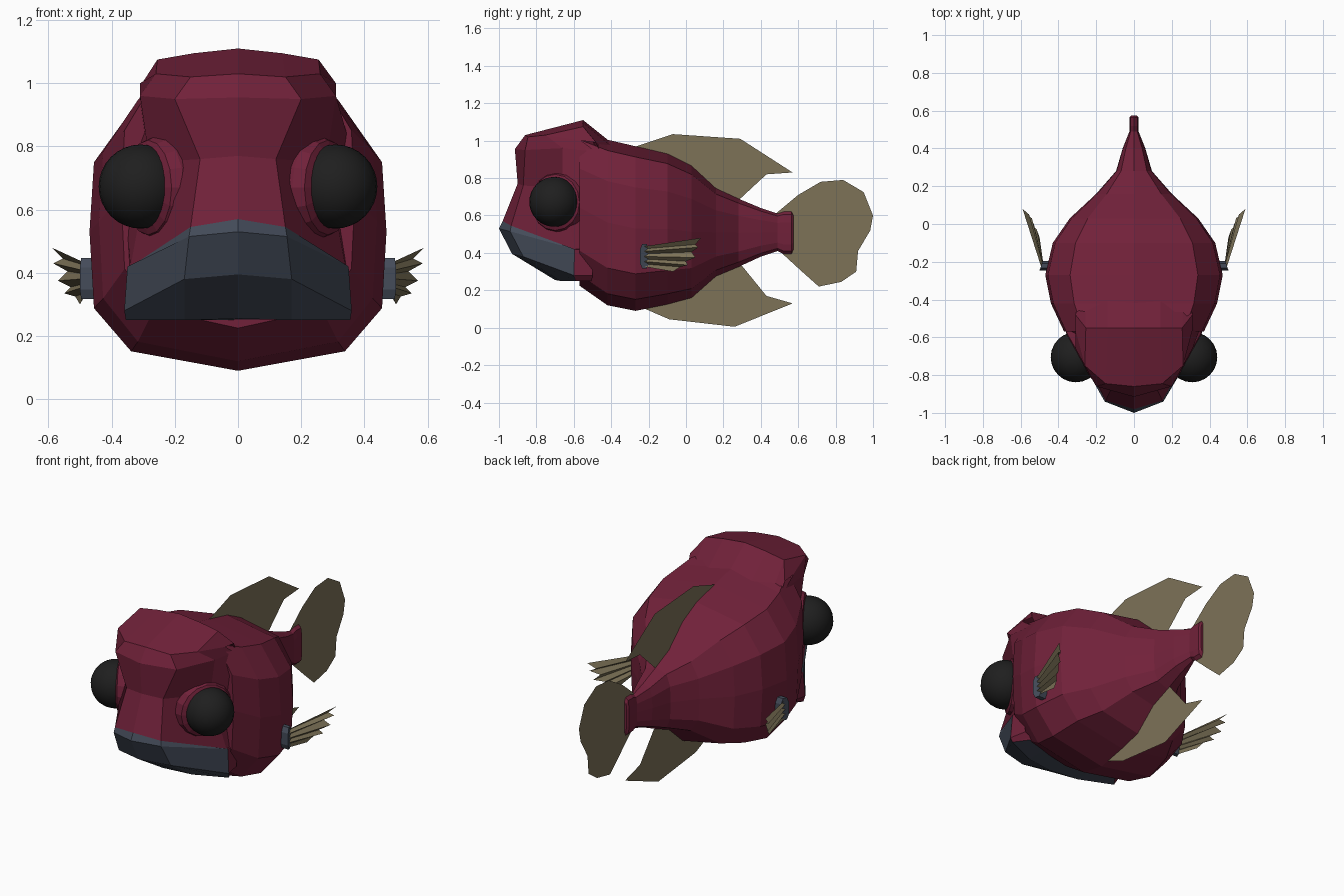
import bpy, bmesh, math
from mathutils import Vector

if "Cube" in bpy.data.objects:
    bpy.data.objects.remove(bpy.data.objects["Cube"])


def material(name, rgb):
    m = bpy.data.materials.new(name)
    m.diffuse_color = (*[(c / 255) ** 2.2 for c in rgb], 1)
    m.use_nodes = True
    m.node_tree.nodes["Principled BSDF"].inputs["Base Color"].default_value = m.diffuse_color
    return m


RED = material("deep red", (112, 38, 60))
SLATE = material("slate lip", (70, 77, 90))
OLIVE = material("olive fin", (124, 114, 88))
BLACK = material("eye black", (36, 36, 36))


def make(name, verts, faces, mats, solid=True):
    me = bpy.data.meshes.new(name)
    me.from_pydata([tuple(v) for v in verts], [], faces)
    for m in mats:
        me.materials.append(m)
    if solid:
        bm = bmesh.new()
        bm.from_mesh(me)
        bmesh.ops.remove_doubles(bm, verts=bm.verts, dist=0.0005)
        bmesh.ops.recalc_face_normals(bm, faces=bm.faces)
        bm.to_mesh(me)
        bm.free()
    ob = bpy.data.objects.new(name, me)
    bpy.context.collection.objects.link(ob)
    return ob


# Body: twelve-sided rings (y, half width, bottom, top) from neck to tail root
rings = [(-.57, .37, .225, 1.06), (-.42, .44, .12, 1.005), (-.27, .47, .09, .97),
         (-.10, .43, .125, .93), (.03, .34, .16, .865), (.16, .20, .275, .745),
         (.28, .095, .325, .69), (.40, .06, .38, .64), (.49, .024, .41, .61),
         (.52, .024, .395, .62), (.565, .024, .395, .62), (.575, .015, .42, .60)]
half = [(0, 1), (.72, .87), (.97, .50), (1, 0), (.97, -.55), (.72, -.86), (0, -1)]
outline = half + [(-x, z) for x, z in half[-2:0:-1]]
n = len(outline)
verts = [(w * x, y, (lo + hi) / 2 + (hi - lo) / 2 * z)
         for y, w, lo, hi in rings for x, z in outline]
faces = [(r * n + i, r * n + (i + 1) % n, (r + 1) * n + (i + 1) % n, (r + 1) * n + i)
         for r in range(len(rings) - 1) for i in range(n)]
faces += [tuple(range(n)), tuple(range((len(rings) - 1) * n, len(rings) * n))]
make("body", verts, faces, [RED])

# Head: rows from brow down to chin, each running from the centre to the cheek
rows = [
    [(0, -.55, 1.11), (.14, -.55, 1.095), (.255, -.55, 1.075), (.31, -.48, .99)],
    [(0, -.86, 1.03), (.15, -.845, 1.02), (.26, -.75, 1.03), (.31, -.56, 1.0)],
    [(0, -.915, .955), (.20, -.86, .95), (.31, -.66, .96), (.31, -.48, .94)],
    [(0, -.90, .77), (.12, -.87, .76), (.28, -.66, .75), (.37, -.50, .75)],
    [(0, -.98, .57), (.15, -.935, .545), (.34, -.595, .42), (.35, -.50, .42)],
    [(0, -1.0, .53), (.155, -.94, .515), (.35, -.595, .42), (.35, -.50, .41)],
    [(0, -.93, .395), (.17, -.87, .38), (.36, -.60, .28), (.34, -.50, .28)],
    [(0, -.70, .255), (.17, -.67, .25), (.355, -.59, .25), (.30, -.50, .26)],
    [(0, -.50, .25), (.17, -.50, .25), (.29, -.50, .25), (.25, -.48, .26)],
]
flat = [p for row in rows for p in row]
faces = [(r * 4 + c, r * 4 + c + 1, r * 4 + c + 5, r * 4 + c + 4)
         for r in range(len(rows) - 1) for c in range(3)]
# Cover from the back of the brow down into the body
k = len(flat)
flat += [(0, -.40, .99), (.14, -.40, .97), (.26, -.42, .92), (.30, -.44, .90)]
faces += [(c, c + 1, k + c + 1, k + c) for c in range(3)]
m = len(flat)
verts = flat + [(-x, y, z) for x, y, z in flat]
count = len(faces)
faces += [tuple(m + i for i in reversed(f)) for f in faces]
head = make("head", verts, faces, [RED, SLATE])
for i, poly in enumerate(head.data.polygons):
    row, col = (i % count) // 3, i % 3
    poly.material_index = 1 if 4 <= row <= 7 and (i % count) < 24 and col < 2 else 0


# Eyes: tilted sockets with smooth eyeballs
def socket(side):
    axis = Vector((.87 * side, -.5, 0))
    across = Vector((.5 * side, .87, 0))
    centre = Vector((.285 * side, -.70, .67))
    profile = [(-.12, .165), (-.035, .165), (.0, .15), (.012, .12), (-.02, .10)]
    seg = 16
    vs = [centre + axis * d + (across * math.cos(a) + Vector((0, 0, 1)) * math.sin(a)) * r
          for d, r in profile for a in (math.tau * i / seg for i in range(seg))]
    fs = [(j * seg + i, j * seg + (i + 1) % seg, (j + 1) * seg + (i + 1) % seg, (j + 1) * seg + i)
          for j in range(len(profile) - 1) for i in range(seg)]
    fs += [tuple(range(seg)), tuple(range((len(profile) - 1) * seg, len(profile) * seg))]
    make("eye_socket", vs, fs, [RED])


for side in (1, -1):
    socket(side)
    bpy.ops.mesh.primitive_uv_sphere_add(segments=24, ring_count=16, radius=.133,
                                         location=(.308 * side, -.705, .673))
    eye = bpy.context.object
    eye.name = "eye"
    eye.data.materials.append(BLACK)
    bpy.ops.object.shade_smooth()

# Thin fins on the centre plane, outlined in (y, z)
fins = {
    "top_fin": [(-.28, .965), (-.07, 1.035), (.29, 1.01), (.57, .83), (.43, .82),
                (.29, .69), (.10, .60), (-.20, .80)],
    "bottom_fin": [(-.24, .11), (-.09, .045), (.26, .005), (.57, .13), (.43, .17),
                   (.30, .33), (.10, .45), (-.20, .25)],
    "tail_fin": [(.48, .61), (.60, .71), (.72, .78), (.84, .79), (.95, .725), (1.0, .60),
                 (.985, .52), (.92, .41), (.91, .30), (.83, .245), (.71, .22),
                 (.62, .30), (.50, .41)],
}
for name, pts in fins.items():
    make(name, [(0, y, z) for y, z in pts], [tuple(range(len(pts)))], [OLIVE], False)

# Side fins: pleated fan on a small slate mount
tips = [(.59, .08, .48), (.555, .05, .445), (.585, .065, .43), (.54, .03, .405),
        (.57, .05, .375), (.53, .0, .355), (.55, .01, .335), (.515, -.03, .325), (.50, -.07, .30)]
for side in (1, -1):
    pts = []
    for i, (x, y, z) in enumerate(tips):
        pts += [((.478 + .014 * (i % 2 == 0)) * side, -.225, .435 - .0135 * i), (x * side, y, z)]
    make("side_fin", pts, [(2 * i, 2 * i + 2, 2 * i + 3, 2 * i + 1) for i in range(len(tips) - 1)],
         [OLIVE], False)
    shape = [(-.025, .035), (-.012, .065), (.012, .065), (.025, .035),
             (.025, -.035), (.012, -.065), (-.012, -.065), (-.025, -.035)]
    vs = [((x - .35 * u) * side, -.222 + u, .382 + v) for x in (.445, .492) for u, v in shape]
    fs = [(i, (i + 1) % 8, 8 + (i + 1) % 8, 8 + i) for i in range(8)]
    make("side_fin_mount", vs, fs + [tuple(range(8)), tuple(range(8, 16))], [SLATE])
